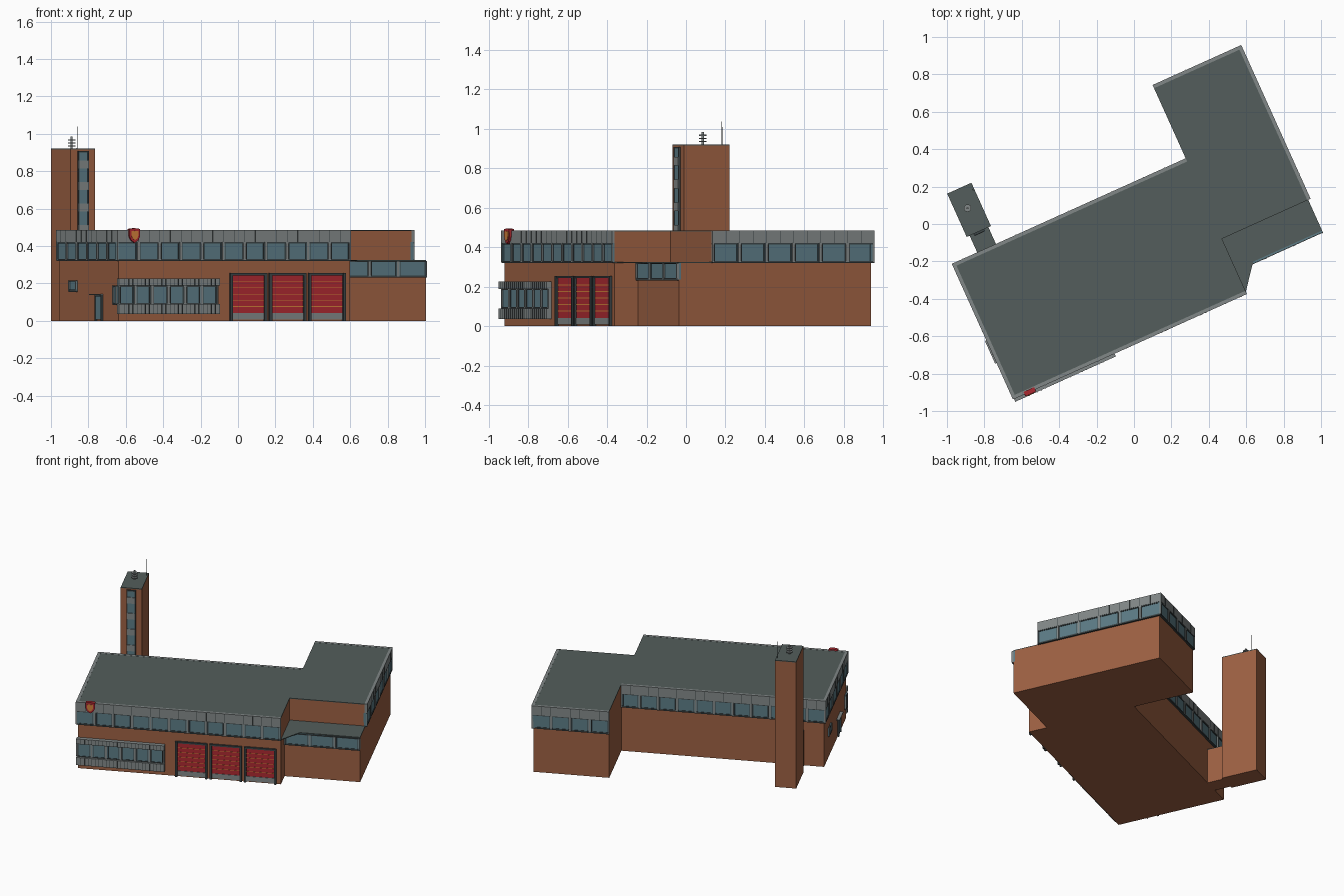
import bpy, bmesh, math
from mathutils import Matrix, Vector

if "Cube" in bpy.data.objects:
    bpy.data.objects.remove(bpy.data.objects["Cube"])

# Building plan is laid out square, then turned about its front-left corner
SITE = Matrix.Translation((-0.64, -0.92, 0)) @ Matrix.Rotation(math.atan2(0.411, 0.911), 4, 'Z')
L, D, W, WB, WF, H = 1.358, 0.768, 1.864, 1.198, 0.31, 0.483


def material(name, r, g, b):
    m = bpy.data.materials.new(name)
    m.diffuse_color = [(c / 255) ** 2.2 for c in (r, g, b)] + [1]
    m.use_nodes = True
    m.node_tree.nodes["Principled BSDF"].inputs["Base Color"].default_value = m.diffuse_color
    return m


BRICK = material("brick", 155, 96, 68)
SLATE = material("slate", 84, 94, 92)
METAL = material("metal", 128, 134, 134)
FRAME = material("frame", 62, 70, 72)
GLASS = material("glass", 92, 122, 132)
RED = material("red", 170, 45, 52)
GOLD = material("gold", 205, 125, 60)


def wall(s, t, degrees):
    """Wall frame: x runs along the wall, -y points outwards."""
    return SITE @ Matrix.Translation((s, t, 0)) @ Matrix.Rotation(math.radians(degrees), 4, 'Z')


FRONT, RIGHT = wall(0, 0, 0), wall(W, WF, 90)
BACK, LEFT = wall(L, D, 180), wall(0, D, 270)
WING_BACK = wall(W, WB, 180)
LOW_FRONT = wall(L, 0.13, 0)


def finish(bm, name, mat):
    bmesh.ops.recalc_face_normals(bm, faces=bm.faces)
    me = bpy.data.meshes.new(name)
    bm.to_mesh(me)
    bm.free()
    me.materials.append(mat)
    ob = bpy.data.objects.new(name, me)
    bpy.context.collection.objects.link(ob)
    return ob


def boxes(name, mat, frame, items):
    """One object from boxes (x0, x1, out0, out1, z0, z1) on a wall frame."""
    bm = bmesh.new()
    for x0, x1, o0, o1, z0, z1 in items:
        c = Vector(((x0 + x1) / 2, -(o0 + o1) / 2, (z0 + z1) / 2))
        size = (x1 - x0, o1 - o0, z1 - z0, 1)
        bmesh.ops.create_cube(bm, size=1, matrix=frame @ Matrix.Translation(c) @ Matrix.Diagonal(size))
    return finish(bm, name, mat)


def prism(name, mat, frame, pts, extrude):
    """Extrude an outline of 3D points along a vector."""
    bm = bmesh.new()
    f = bm.faces.new([bm.verts.new(p) for p in pts])
    r = bmesh.ops.extrude_face_region(bm, geom=[f], use_keep_orig=True)
    bmesh.ops.translate(bm, vec=extrude, verts=[v for v in r["geom"] if isinstance(v, bmesh.types.BMVert)])
    bm.transform(frame)
    return finish(bm, name, mat)


def window_row(name, frame, x0, x1, z0, z1, count, out=0.008):
    """Ribbon of glazing with sill, head and double mullions."""
    pitch = (x1 - x0) / count
    boxes(name + "_glass", GLASS, frame, [(x0, x1, -0.01, out, z0, z1)])
    bars = [(x0, x1, 0, out + 0.004, z0 - 0.005, z0 + 0.006),
            (x0, x1, 0, out + 0.004, z1 - 0.006, z1)]
    posts = []
    for i in range(count + 1):
        x = x0 + i * pitch
        posts.append((max(x0, x - 0.007), min(x1, x + 0.007), 0, out + 0.006, z0, z1))
        if i < count:
            bars.append((x + 0.011, x + 0.014, 0, out + 0.003, z0, z1))
            bars.append((x + pitch - 0.014, x + pitch - 0.011, 0, out + 0.003, z0, z1))
    boxes(name + "_rails", FRAME, frame, bars)
    boxes(name + "_mullions", METAL, frame, posts)


def fascia(name, frame, x0, x1, count):
    """Metal eaves band with thin panel seams."""
    boxes(name, METAL, frame, [(x0, x1, -0.005, 0.014, 0.42, H + 0.002)])
    step = (x1 - x0) / count
    boxes(name + "_seams", FRAME, frame,
          [(x0 + i * step - 0.001, x0 + i * step + 0.001, 0.01, 0.0155, 0.42, H) for i in range(1, count)])


# Main block and wing as one L-shaped brick body with flat roof
plan = [(0, 0), (L, 0), (L, WF), (W, WF), (W, WB), (L, WB), (L, D), (0, D)]
prism("brick_body", BRICK, SITE, [(x, y, 0) for x, y in plan], (0, 0, H - 0.004))
prism("main_roof", SLATE, SITE, [(x, y, H - 0.004) for x, y in plan], (0, 0, 0.005))

# Low side annex and its roof with angled canopy corner
boxes("annex_body", BRICK, SITE, [(L - 0.01, W, -WF - 0.01, -0.13, 0, 0.32)])
low = [(L, 0), (1.46, 0.13), (W, 0.13), (W, WF), (L, WF)]
prism("annex_roof", SLATE, SITE, [(x, y, 0.32) for x, y in low], (0, 0, 0.005))
window_row("annex_windows", LOW_FRONT, 0, W - L, 0.237, 0.32, 3)

# Upper window ribbons and eaves
for name, frame, length, n in (("front", FRONT, L, 11), ("left", LEFT, D, 6), ("back", BACK, L, 11),
                               ("wing_right", RIGHT, WB - WF, 6), ("wing_back", WING_BACK, W - L, 4)):
    a = -0.012 if name in ("front", "left", "wing_back") else 0
    b = length + (0.012 if name in ("left", "back", "wing_right") else 0)
    window_row(name + "_windows", frame, a, b, 0.325, 0.42, n)
    fascia(name + "_fascia", frame, a, b, n * 2)

# Projecting ground-floor window bay on the front
window_row("bay_windows", FRONT, -0.005, 0.58, 0.09, 0.188, 6, out=0.012)
boxes("bay_panels", METAL, FRONT, [(-0.008, 0.582, 0, 0.03, 0.188, 0.225), (-0.008, 0.582, 0, 0.03, 0.035, 0.09)])
boxes("bay_seams", FRAME, FRONT,
      [(i * 0.0242 - 0.0015, i * 0.0242 + 0.0015, 0.02, 0.032, z0, z1)
       for i in range(1, 24) for z0, z1 in ((0.19, 0.223), (0.037, 0.088))])

# Three vehicle doors with slats, kick plates and dark jambs
for i in range(3):
    x0 = 0.661 + i * 0.2305
    x1 = x0 + 0.196
    n = "vehicle_door_%d" % (i + 1)
    boxes(n, RED, FRONT, [(x0, x1, -0.01, 0.004, 0.04, 0.245)])
    boxes(n + "_kick_plate", METAL, FRONT, [(x0, x1, -0.01, 0.007, 0.008, 0.042)])
    boxes(n + "_stripes", GOLD, FRONT,
          [(x0, x1, 0, 0.006, 0.075 + k * 0.033, 0.078 + k * 0.033) for k in range(5)])
    boxes(n + "_jambs", FRAME, FRONT, [(x0 - 0.010, x0 + 0.005, 0, 0.015, 0, 0.255),
                                       (x1 - 0.005, x1 + 0.010, 0, 0.015, 0, 0.255),
                                       (x0, x1, 0, 0.012, 0.243, 0.255)])

# Plain shield plate on the eaves
half = [(0.028, 0.488), (0.029, 0.455), (0.02, 0.434)]
shape = [(0, 0.492)] + half + [(0, 0.42)] + [(-x, z) for x, z in reversed(half)]
for name, mat, k, out in (("shield_border", RED, 1.1, 0.026), ("shield_face", GOLD, 0.7, 0.029)):
    prism(name, mat, FRONT, [(0.085 + x * k, 0, 0.457 + (z - 0.457) * k) for x, z in shape], (0, -out, 0))

# Left wall: side door, canopy and small window
boxes("side_door", GLASS, LEFT, [(0.485, 0.56, -0.01, 0.006, 0.006, 0.135)])
boxes("side_door_frame", FRAME, LEFT, [(0.478, 0.488, 0, 0.01, 0, 0.14), (0.557, 0.566, 0, 0.01, 0, 0.14),
                                      (0.478, 0.566, 0, 0.01, 0.13, 0.138)])
boxes("side_door_canopy", METAL, LEFT, [(0.435, 0.568, 0, 0.022, 0.138, 0.144)])
window_row("small_window", LEFT, 0.14, 0.235, 0.16, 0.215, 1, out=0.005)
window_row("bay_corner_window", LEFT, D - 0.05, D + 0.004, 0.09, 0.188, 1, out=0.008)

# Tower, link and stair glazing
T0, T1, TF, TB = 0.118, 0.26, 0.88, 1.134
TOWER = wall(T0, TF, 0)
boxes("tower", BRICK, SITE, [(T0, T1, -TB, -TF, 0, 0.915)])
boxes("tower_roof", SLATE, SITE, [(T0, T1, -TB, -TF, 0.915, 0.92)])
boxes("tower_link", BRICK, SITE, [(0.135, 0.245, -TF, -D, 0, 0.25)])
boxes("tower_link_roof", SLATE, SITE, [(0.135, 0.245, -TF, -D, 0.25, 0.255)])
levels = [0.26 + i * 0.115 for i in range(6)]
boxes("tower_glass", GLASS, TOWER, [(0.042, 0.1, 0, 0.008, 0.26, 0.905)])
boxes("tower_spandrels", METAL, TOWER, [(0.042, 0.1, 0, 0.013, z - 0.022, z + 0.022) for z in levels[1:]])
boxes("tower_frame", FRAME, TOWER, [(0.04, 0.047, 0, 0.011, 0.26, 0.908), (0.095, 0.102, 0, 0.011, 0.26, 0.908),
                                   (0.04, 0.102, 0, 0.011, 0.9, 0.908)])

# Siren stack and radio mast on the tower
bm = bmesh.new()
for x, y, z0, z1, r in [(-0.89, 0.085, 0.92, 0.985, 0.006)] + \
        [(-0.89, 0.085, z, z + 0.006, 0.02) for z in (0.932, 0.948, 0.964)]:
    bmesh.ops.create_cone(bm, cap_ends=True, segments=12, radius1=r, radius2=r, depth=z1 - z0,
                          matrix=Matrix.Translation((x, y, (z0 + z1) / 2)))
finish(bm, "siren", METAL)
bm = bmesh.new()
bmesh.ops.create_cone(bm, cap_ends=True, segments=6, radius1=0.0025, radius2=0.0015, depth=0.12,
                      matrix=Matrix.Translation((-0.86, 0.182, 0.978)))
finish(bm, "radio_mast", FRAME)
